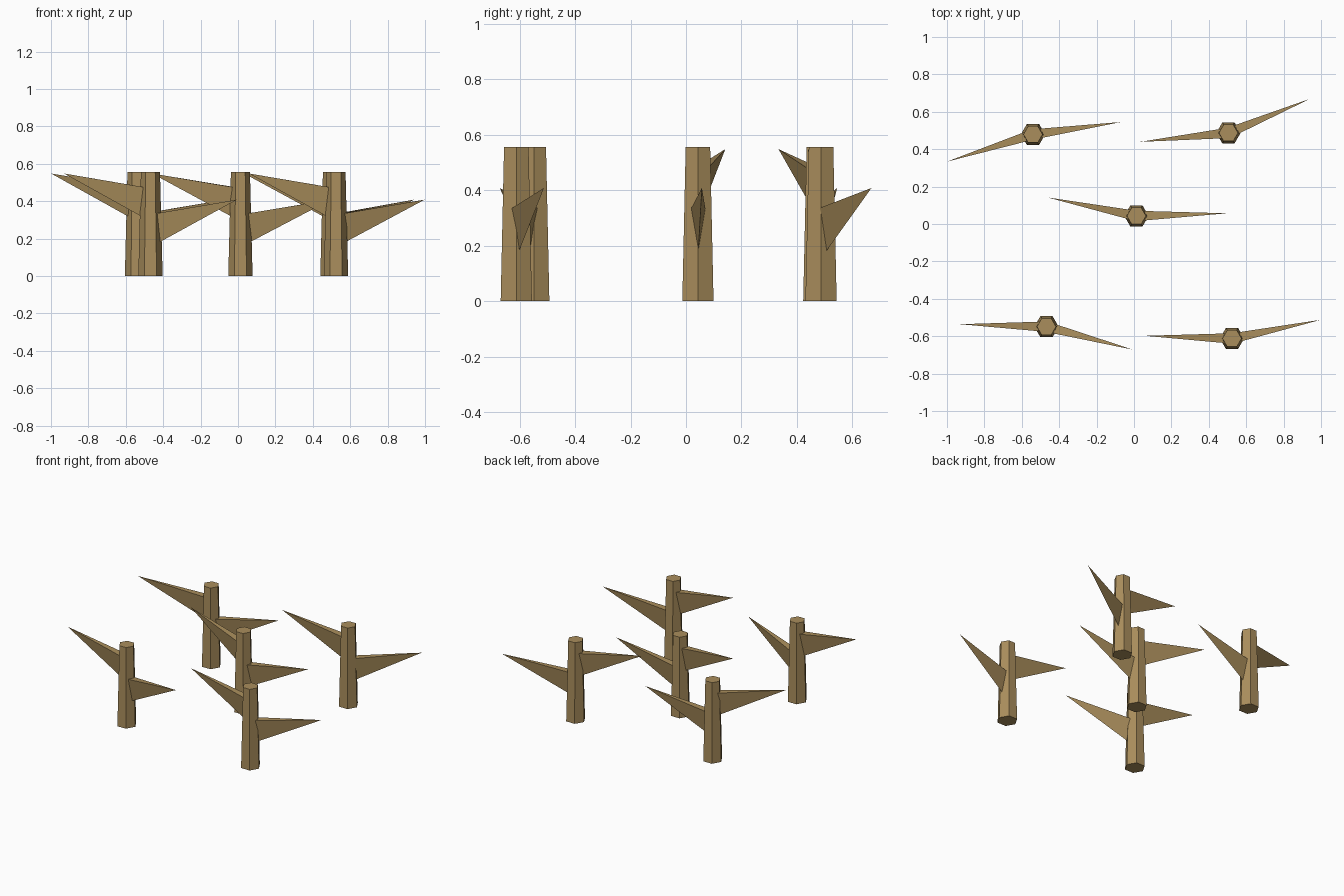
import bpy
import math
from mathutils import Vector

old = bpy.data.objects.get("Cube")
if old:
    bpy.data.objects.remove(old, do_unlink=True)

# One weathered wood colour
wood = bpy.data.materials.new("brown_wood")
wood.use_nodes = True
COLOR = (0.40, 0.27, 0.107, 1)
wood.diffuse_color = COLOR
wood.node_tree.nodes["Principled BSDF"].inputs["Base Color"].default_value = COLOR

SIDES = 6
HEIGHT = 0.555


def add_mesh(name, verts, faces):
    mesh = bpy.data.meshes.new(name)
    mesh.from_pydata(verts, [], faces)
    mesh.materials.append(wood)
    obj = bpy.data.objects.new(name, mesh)
    bpy.context.collection.objects.link(obj)
    return obj


def ring(center, radius, z):
    return [(center.x + radius * math.cos(math.tau * i / SIDES),
             center.y + radius * math.sin(math.tau * i / SIDES), z)
            for i in range(SIDES)]


def trunk(name, center):
    """Tapered six-sided post."""
    verts = ring(center, 0.065, 0) + ring(center, 0.051, HEIGHT)
    sides = [(i, (i + 1) % SIDES, (i + 1) % SIDES + SIDES, i + SIDES)
             for i in range(SIDES)]
    caps = [tuple(reversed(range(SIDES))), tuple(range(SIDES, 2 * SIDES))]
    add_mesh(name, verts, sides + caps)


def spike(name, center, tip, low, high, tip_z):
    """Three-sided thorn, flat on top with a keel below, rooted in the post."""
    out = (tip - center).normalized()
    side = Vector((-out.y, out.x)) * 0.026
    root = center + out * 0.03
    end = tip + out * 0.008
    verts = [(*(root + side), high), (*(root - side), high),
             (*root, low), (*end, tip_z)]
    add_mesh(name, verts, [(0, 1, 2), (1, 0, 3), (2, 1, 3), (0, 2, 3)])


# Post centre, tip of the high thorn, tip of the low thorn
posts = {
    "back_right": ((-0.54, 0.479), (-0.992, 0.336), (-0.078, 0.544)),
    "back_left": ((0.505, 0.487), (0.04, 0.44), (0.933, 0.666)),
    "middle": ((0.013, 0.043), (-0.452, 0.14), (0.489, 0.057)),
    "front_right": ((-0.468, -0.549), (-0.922, -0.536), (-0.013, -0.67)),
    "front_left": ((0.524, -0.612), (0.067, -0.598), (0.99, -0.514)),
}

for place, points in posts.items():
    center, high_tip, low_tip = map(Vector, points)
    trunk(place + "_post", center)
    spike(place + "_high_branch", center, high_tip, 0.308, 0.474, 0.548)
    spike(place + "_low_branch", center, low_tip, 0.17, 0.333, 0.408)
